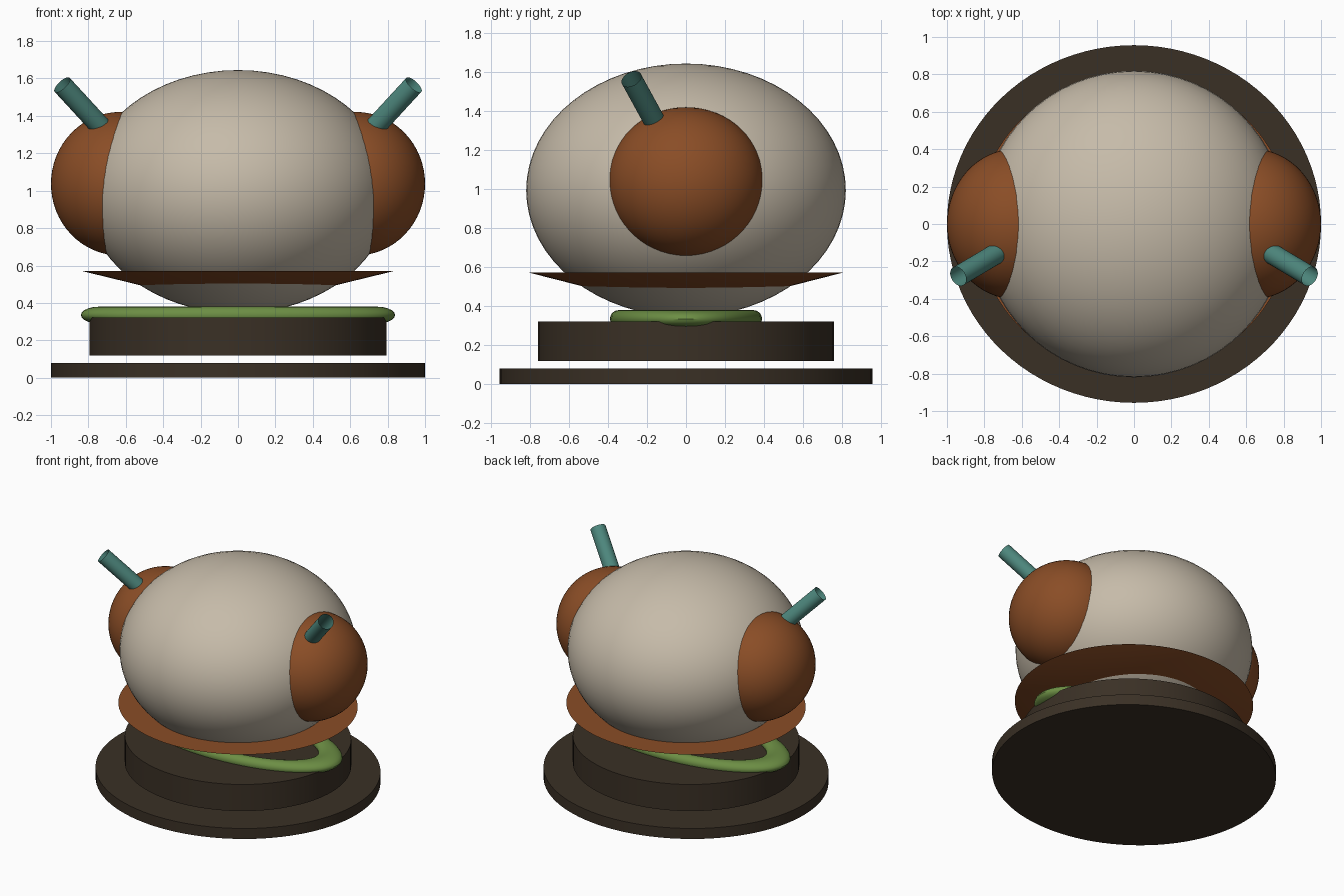
import bpy, math
from mathutils import Vector

if "Cube" in bpy.data.objects:
    bpy.data.objects.remove(bpy.data.objects["Cube"])


def material(name, rgb):
    """Make a flat colour from 0-255 sRGB values."""
    m = bpy.data.materials.new(name)
    lin = [((c / 255 + 0.055) / 1.055) ** 2.4 for c in rgb]
    m.diffuse_color = (*lin, 1)
    m.use_nodes = True
    m.node_tree.nodes["Principled BSDF"].inputs["Base Color"].default_value = m.diffuse_color
    return m


CREAM = material("cream", (198, 187, 169))
RUST = material("rust", (138, 77, 38))
DARK = material("dark_brown", (58, 48, 37))
TEAL = material("teal", (78, 136, 126))
GREEN = material("moss_green", (108, 142, 68))


def finish(name, mat, scale=None):
    ob = bpy.context.object
    ob.name = name
    ob.data.materials.append(mat)
    if scale:
        ob.scale = scale
        bpy.ops.object.transform_apply(location=False, rotation=False, scale=True)
    bpy.ops.object.shade_smooth_by_angle(angle=math.radians(35))
    return ob


def ellipsoid(name, mat, loc, radii):
    bpy.ops.mesh.primitive_uv_sphere_add(segments=64, ring_count=32, radius=1, location=loc)
    return finish(name, mat, radii)


def drum(name, mat, r_low, r_high, z0, z1, squash=0.956):
    """Slightly oval solid with straight or flared sides."""
    bpy.ops.mesh.primitive_cone_add(vertices=96, radius1=r_low, radius2=r_high,
                                    depth=z1 - z0, location=(0, 0, (z0 + z1) / 2))
    return finish(name, mat, (1, squash, 1))


# Stand: wide foot plate and the smaller drum above it
drum("foot_plate", DARK, 1.0, 1.0, 0.0, 0.08)
drum("stand_drum", DARK, 0.795, 0.795, 0.12, 0.323)

# Long oval ring lying on the drum
bpy.ops.mesh.primitive_torus_add(major_radius=0.345, minor_radius=0.045, major_segments=72,
                                 minor_segments=20, location=(0, 0, 0.335))
finish("oval_ring", GREEN, (0.84 / 0.39, 1, 1))

# Flared collar around the lower body
drum("collar", RUST, 0.50, 0.84, 0.489, 0.572)

# Body
ellipsoid("body", CREAM, (0, 0, 0.995), (0.82, 0.82, 0.65))

# Side bulges, each with an open tube pointing up, out and forward
for side, s in (("left", -1), ("right", 1)):
    ellipsoid(side + "_bulge", RUST, (s * 0.63, 0, 1.037), (0.37, 0.403, 0.384))
    base = Vector((s * 0.73, -0.155, 1.338))
    tip = Vector((s * 0.94, -0.28, 1.566))
    axis = tip - base
    bpy.ops.mesh.primitive_cylinder_add(vertices=32, radius=0.055, depth=axis.length,
                                        end_fill_type='NOTHING', location=(base + tip) / 2,
                                        rotation=axis.to_track_quat('Z', 'Y').to_euler())
    finish(side + "_tube", TEAL)
